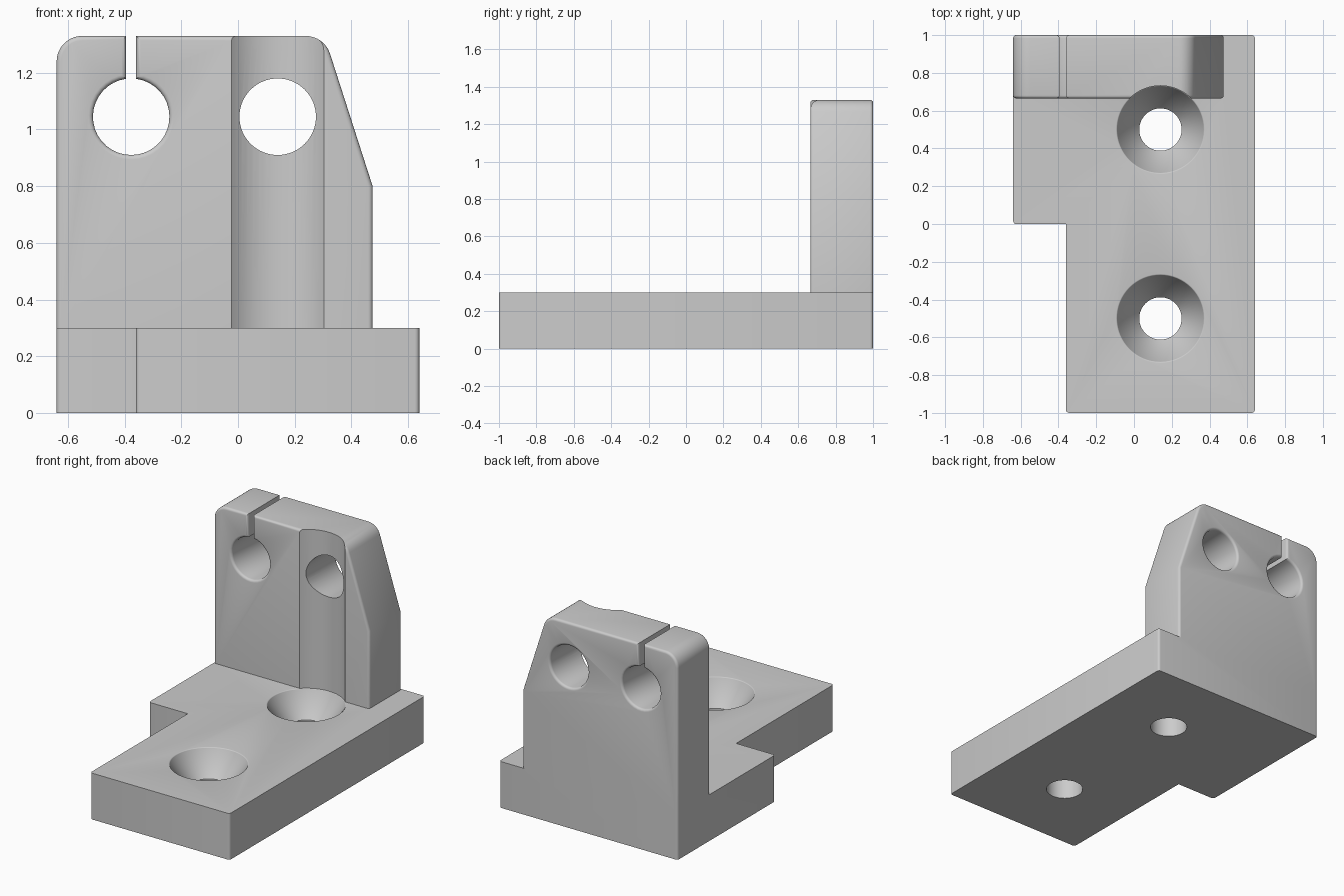
import bpy, bmesh
from math import sin, cos, asin, radians, degrees, pi
from mathutils import Vector, Matrix

cube = bpy.data.objects.get("Cube")
if cube:
    bpy.data.objects.remove(cube, do_unlink=True)

grey = bpy.data.materials.new("machined grey")
grey.use_nodes = True
grey.diffuse_color = (0.6, 0.6, 0.6, 1)
grey.node_tree.nodes["Principled BSDF"].inputs["Base Color"].default_value = (0.6, 0.6, 0.6, 1)

ROUND = 0.016      # small edge radius
BASE_TOP = 0.3
TOP = 1.33
WALL_FRONT = 0.665
HOLE_X, HOLE_Z, HOLE_R = 0.14, 1.045, 0.135


def arc(cx, cy, r, start, end, n):
    angles = [radians(start + (end - start) * i / n) for i in range(n + 1)]
    return [(cx + r * cos(a), cy + r * sin(a)) for a in angles]


def finish(name, bm):
    bmesh.ops.recalc_face_normals(bm, faces=bm.faces)
    mesh = bpy.data.meshes.new(name)
    bm.to_mesh(mesh)
    bm.free()
    mesh.materials.append(grey)
    ob = bpy.data.objects.new(name, mesh)
    bpy.context.collection.objects.link(ob)
    return ob


def prism(name, points, place, push, rounded):
    """Extrude an outline and round the edges chosen by a rule."""
    bm = bmesh.new()
    face = bm.faces.new([bm.verts.new(place(*p)) for p in points])
    new = bmesh.ops.extrude_face_region(bm, geom=[face])["geom"]
    bmesh.ops.translate(bm, vec=push, verts=[v for v in new if isinstance(v, bmesh.types.BMVert)])
    bmesh.ops.recalc_face_normals(bm, faces=bm.faces)
    edges = [e for e in bm.edges if rounded(e)]
    bmesh.ops.bevel(bm, geom=edges, offset=ROUND, segments=4, profile=0.5,
                    affect='EDGES', clamp_overlap=False)
    return finish(name, bm)


def lathe(name, profile, matrix):
    """Spin a (radius, height) profile about its own axis."""
    bm = bmesh.new()
    verts = [bm.verts.new((r, 0, h)) for r, h in profile]
    edges = [bm.edges.new(pair) for pair in zip(verts, verts[1:])]
    bmesh.ops.spin(bm, geom=verts + edges, cent=(0, 0, 0), axis=(0, 0, 1),
                   angle=2 * pi, steps=64, use_merge=True)
    bmesh.ops.remove_doubles(bm, verts=bm.verts, dist=1e-5)
    bm.transform(matrix)
    return finish(name, bm)


def flare(r, top, b):
    """Straight bore wall that opens with a rounded rim at the top."""
    rim = [(r + b * (1 - cos(t)), top - b + b * sin(t))
           for t in (i * pi / 8 for i in range(5))]
    return rim + [(r + b, top + 0.1), (0, top + 0.1)]


def combine(target, other, operation):
    mod = target.modifiers.new("combine", 'BOOLEAN')
    mod.object, mod.operation, mod.solver = other, operation, 'EXACT'
    bpy.context.view_layer.objects.active = target
    bpy.ops.object.modifier_apply(modifier=mod.name)
    bpy.data.objects.remove(other, do_unlink=True)


# Stepped base plate with rounded outer corners
outline = [(-0.36, -1), (0.64, -1), (0.64, 1), (-0.64, 1), (-0.64, 0), (-0.36, 0)]


def base_corner(e):
    a, b = (v.co for v in e.verts)
    inner = (a.xy - Vector((-0.36, 0))).length < 0.01
    return abs(a.z - b.z) > 0.1 and not inner


bracket = prism("bracket", outline, lambda x, y: (x, y, 0), (0, 0, BASE_TOP), base_corner)

# Counterbored screw holes
for y in (-0.5, 0.5):
    profile = [(0, -0.1), (0.112, -0.1), (0.112, 0.15)] + flare(0.228, BASE_TOP, 0.008)
    combine(bracket, lathe("counterbore", profile, Matrix.Translation((HOLE_X, y, 0))), 'DIFFERENCE')

# Upright wall: sloped shoulder, rounded corners and a split clamp hole
clamp_x, slot = -0.377, 0.0175
gap = degrees(asin(slot / HOLE_R))
outline = [(-0.64, BASE_TOP), (0.475, BASE_TOP), (0.475, 0.8)]
outline += arc(0.239, TOP - 0.09, 0.09, 17.5, 90, 8)
outline += [(clamp_x + slot, TOP)]
outline += arc(clamp_x, HOLE_Z, HOLE_R, 90 - gap, gap - 270, 34)
outline += [(clamp_x - slot, TOP)]
outline += arc(-0.55, TOP - 0.09, 0.09, 90, 180, 10)


def wall_rim(e):
    a, b = (v.co for v in e.verts)
    return abs(a.y - b.y) < 0.01 and max(a.z, b.z) > BASE_TOP + 0.01


wall = prism("wall", outline, lambda x, z: (x, WALL_FRONT, z), (0, 1 - WALL_FRONT, 0), wall_rim)

# Screwdriver clearance groove down the wall front
groove = [(0, 0.2), (0.232, 0.2), (0.232, 1.5), (0, 1.5)]
combine(wall, lathe("groove", groove, Matrix.Translation((HOLE_X, 0.5, 0))), 'DIFFERENCE')

# Plain through hole, rounded at the back
profile = [(0, 0.4), (HOLE_R, 0.4)] + flare(HOLE_R, 1, ROUND)
turn = Matrix.Translation((HOLE_X, 0, HOLE_Z)) @ Matrix.Rotation(-pi / 2, 4, 'X')
combine(wall, lathe("through_hole", profile, turn), 'DIFFERENCE')

# Join into one solid and smooth the curved faces
combine(bracket, wall, 'UNION')
bpy.ops.object.select_all(action='DESELECT')
bracket.select_set(True)
bpy.context.view_layer.objects.active = bracket
bpy.ops.object.shade_smooth_by_angle(angle=radians(30))
